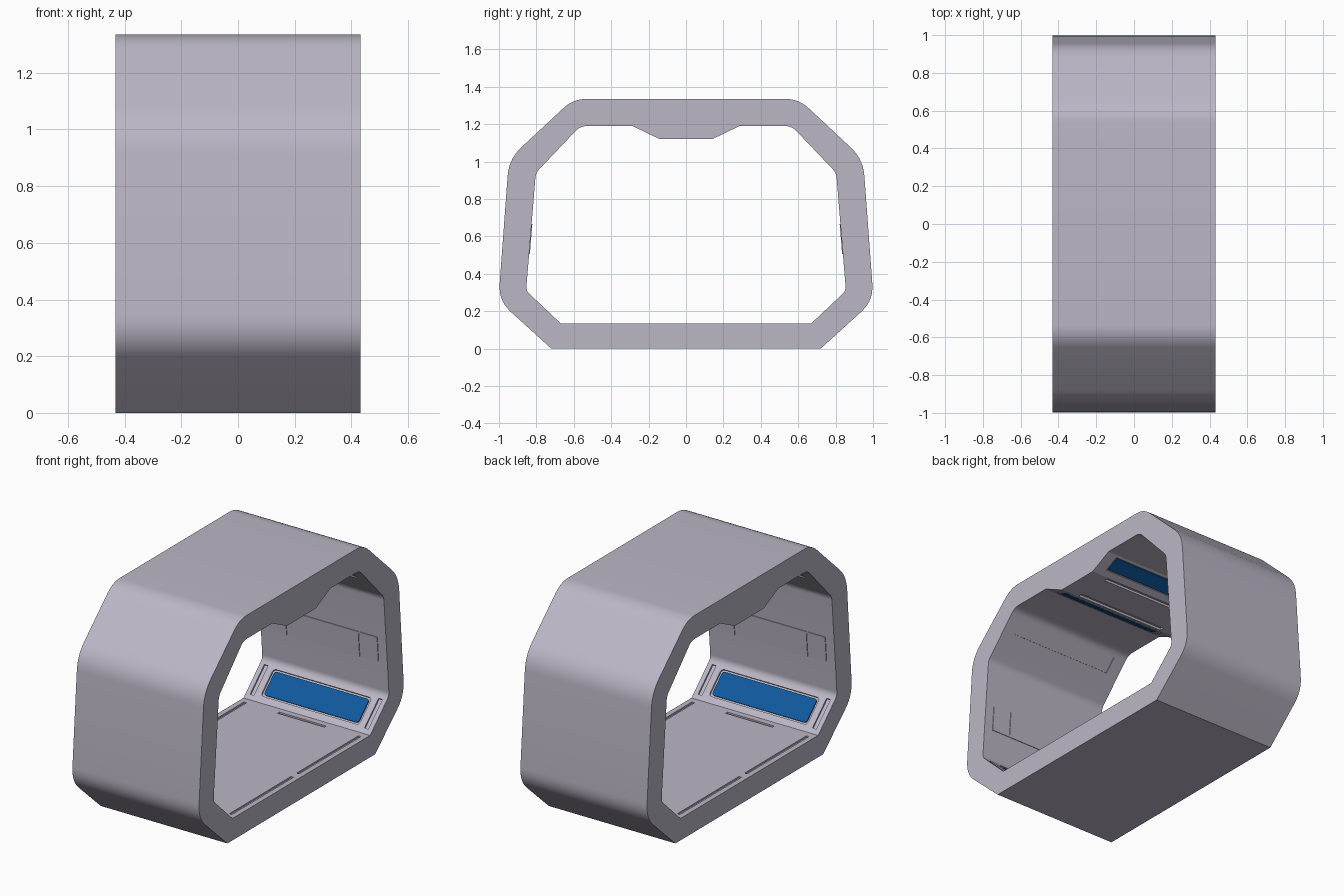
import bpy, bmesh
from mathutils import Vector, Matrix

if "Cube" in bpy.data.objects:
    bpy.data.objects.remove(bpy.data.objects["Cube"])

HALF = 0.432  # half length of the corridor along x


def material(name, rgb):
    m = bpy.data.materials.new(name)
    m.diffuse_color = (*rgb, 1)
    m.use_nodes = True
    m.node_tree.nodes["Principled BSDF"].inputs["Base Color"].default_value = m.diffuse_color
    return m


GREY = material("lilac grey", (0.50, 0.47, 0.56))
BLUE = material("panel blue", (0.005, 0.10, 0.34))


def make_object(name, bm, mat):
    bmesh.ops.recalc_face_normals(bm, faces=bm.faces)
    me = bpy.data.meshes.new(name)
    bm.to_mesh(me)
    bm.free()
    me.materials.append(mat)
    ob = bpy.data.objects.new(name, me)
    bpy.context.collection.objects.link(ob)
    return ob


def rounded(corners, seg=7):
    """Mirror a half profile of (y, z, tangent length) and round its corners."""
    full = corners + [(-y, z, d) for y, z, d in reversed(corners)]
    pts = []
    for i, (y, z, d) in enumerate(full):
        p = Vector((y, z))
        if d == 0:
            pts.append(p)
            continue
        a = p + (Vector(full[i - 1][:2]) - p).normalized() * d
        b = p + (Vector(full[(i + 1) % len(full)][:2]) - p).normalized() * d
        for k in range(seg + 1):
            t = k / seg
            pts.append(a * (1 - t) ** 2 + p * 2 * t * (1 - t) + b * t * t)
    return pts


def extruded(name, pts, half):
    bm = bmesh.new()
    face = bm.faces.new([bm.verts.new((-half, p.x, p.y)) for p in pts])
    res = bmesh.ops.extrude_face_region(bm, geom=[face])
    verts = [v for v in res["geom"] if isinstance(v, bmesh.types.BMVert)]
    bmesh.ops.translate(bm, verts=verts, vec=(2 * half, 0, 0))
    return make_object(name, bm, GREY)


OUTER = [(0.72, 0, 0), (1.003, 0.257, 0.09), (0.947, 1.014, 0.09), (0.603, 1.335, 0.07)]
INNER = [(0.67, 0.135, 0), (0.855, 0.31, 0.025), (0.803, 0.94, 0.025),
         (0.565, 1.19, 0.035), (0.285, 1.19, 0), (0.14, 1.12, 0)]
# inner facets of the +y half: name -> start and end in (y, z)
P = [Vector(c[:2]) for c in INNER]
FACET = {"floor": (Vector((0, 0.135)), P[0]), "low": (P[0], P[1]), "wall": (P[1], P[2]),
         "high": (P[2], P[3]), "bump": (P[4], P[5]), "keel": (P[5], Vector((0, 1.12)))}


def facet_box(bm, facet, u, length, xc, width, n0, n1, side, round_corner=0):
    """Box lying on an inner facet; n0..n1 is its extent along the inward normal."""
    a, b = FACET[facet]
    t = (b - a).normalized()
    n = Vector((-t.y, t.x))
    c = a + (b - a) * u + n * (n0 + n1) / 2
    tmp = bmesh.new()
    bmesh.ops.create_cube(tmp, size=1)
    bmesh.ops.scale(tmp, verts=tmp.verts, vec=(width, length, n1 - n0))
    if round_corner:
        edges = [e for e in tmp.edges
                 if abs(e.verts[0].co.z - e.verts[1].co.z) > 1e-5]
        bmesh.ops.bevel(tmp, geom=edges, offset=round_corner, segments=3,
                        profile=0.5, affect='EDGES')
    tmp.transform(Matrix(((1, 0, 0, xc), (0, side * t.x, side * n.x, side * c.x),
                          (0, t.y, n.y, c.y), (0, 0, 0, 1))))
    bmesh.ops.recalc_face_normals(tmp, faces=tmp.faces)
    me = bpy.data.meshes.new("tmp")
    tmp.to_mesh(me)
    tmp.free()
    bm.from_mesh(me)
    bpy.data.meshes.remove(me)


def cut(ob, cutter):
    cutter.hide_render = True
    mod = ob.modifiers.new("cut", 'BOOLEAN')
    mod.operation = 'DIFFERENCE'
    mod.solver = 'EXACT'
    mod.object = cutter
    bpy.context.view_layer.objects.active = ob
    bpy.ops.object.modifier_apply(modifier=mod.name)
    bpy.data.objects.remove(cutter)


# shell: rounded octagonal tunnel with a lowered ceiling keel
shell = extruded("corridor_shell", rounded(OUTER), HALF)
cut(shell, extruded("opening_cutter", rounded(INNER), HALF + 0.1))

# recesses and grooves on the inner facets
slots = bmesh.new()
for s in (1, -1):
    facet_box(slots, "low", 0.5, 0.172, 0, 0.67, -0.010, 0.02, s, 0.018)   # screen recess
    facet_box(slots, "bump", 0.42, 0.10, 0, 0.72, -0.008, 0.02, s)         # lamp recess
    facet_box(slots, "high", 0.72, 0.10, 0, 0.70, -0.006, 0.02, s)         # upper panel
    facet_box(slots, "keel", 0.16, 0.028, 0, 0.62, -0.014, 0.02, s)        # keel groove
    facet_box(slots, "floor", 0.93, 0.018, 0, 0.32, -0.010, 0.02, s)       # floor vent
    for x in (0.39, -0.39):
        facet_box(slots, "floor", 0.49, 0.60, x, 0.018, -0.010, 0.02, s)   # floor track
        facet_box(slots, "low", 0.5, 0.19, x, 0.026, -0.010, 0.02, s)      # side slot
cut(shell, make_object("groove_cutter", slots, GREY))

bpy.ops.object.select_all(action='DESELECT')
shell.select_set(True)
bpy.context.view_layer.objects.active = shell
bpy.ops.object.shade_smooth_by_angle(angle=0.4)

# fitted plates on both sides
for s, label in ((1, "back"), (-1, "front")):
    bm = bmesh.new()
    facet_box(bm, "low", 0.5, 0.150, 0, 0.645, -0.011, -0.003, s, 0.015)
    make_object("blue_screen_" + label, bm, BLUE)

    bm = bmesh.new()
    facet_box(bm, "bump", 0.42, 0.088, 0, 0.70, -0.009, -0.001, s)
    make_object("blue_ceiling_lamp_" + label, bm, BLUE)

    bm = bmesh.new()
    facet_box(bm, "wall", 0.44, 0.16, 0, 0.49, -0.002, 0.004, s)
    for x in (0.313, -0.313):
        facet_box(bm, "wall", 0.44, 0.16, x, 0.12, -0.002, 0.004, s)
    make_object("wall_panels_" + label, bm, GREY)
